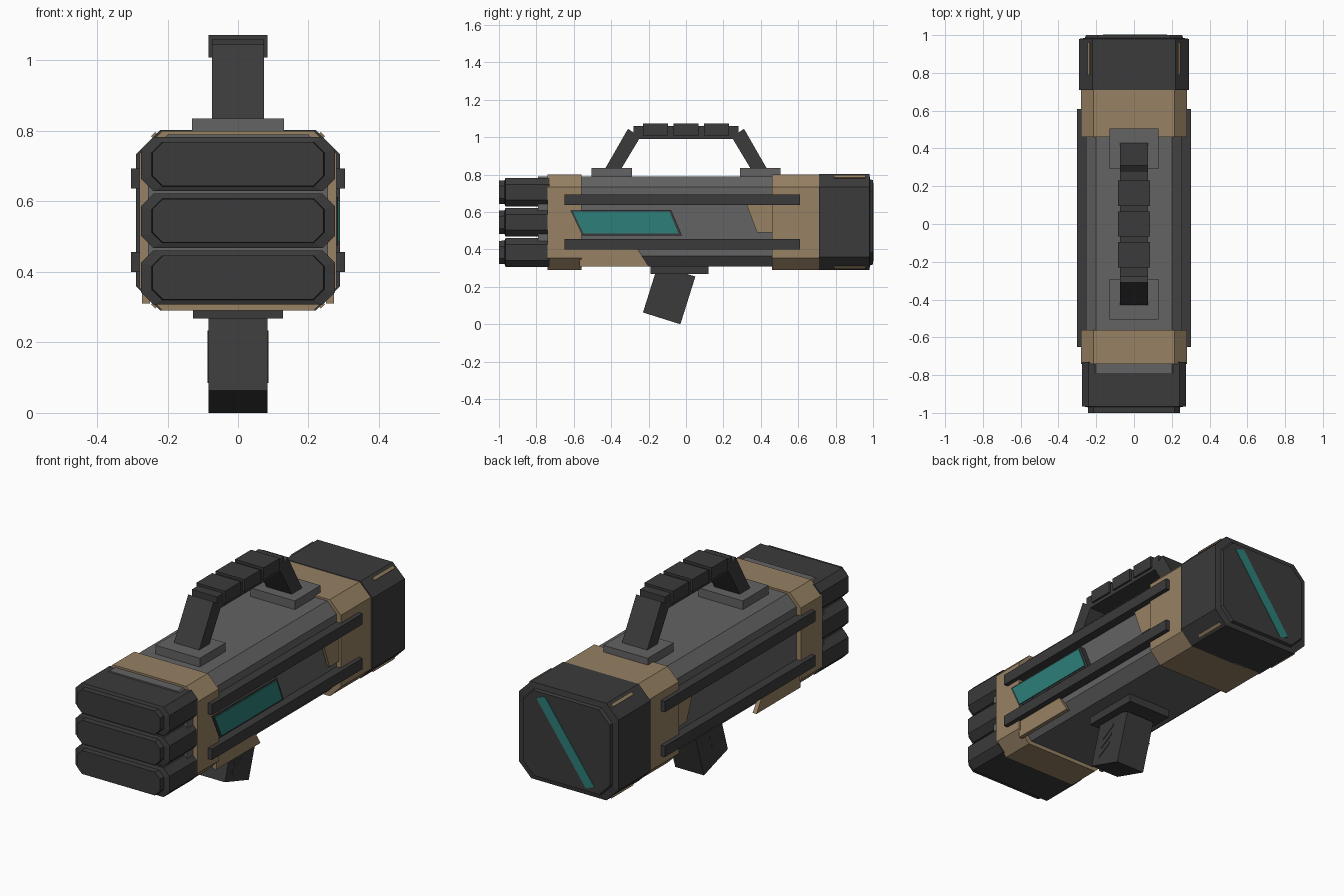
import bpy
import bmesh
from mathutils import Vector

old = bpy.data.objects.get("Cube")
if old:
    bpy.data.objects.remove(old, do_unlink=True)


def material(name, r, g, b):
    m = bpy.data.materials.new(name)
    m.use_nodes = True
    m.diffuse_color = (r, g, b, 1)
    bsdf = m.node_tree.nodes["Principled BSDF"]
    bsdf.inputs["Base Color"].default_value = (r, g, b, 1)
    bsdf.inputs["Roughness"].default_value = 0.7
    return m


DARK = material("charcoal", 0.043, 0.043, 0.043)
GREY = material("mid grey", 0.125, 0.125, 0.125)
TAN = material("tan", 0.31, 0.22, 0.125)
TEAL = material("teal", 0.026, 0.21, 0.19)


def loft(name, rings, mat):
    """Join equal-length rings of points into a closed solid."""
    bm = bmesh.new()
    loops = [[bm.verts.new(p) for p in ring] for ring in rings]
    n = len(loops[0])
    for a, b in zip(loops, loops[1:]):
        for i in range(n):
            j = (i + 1) % n
            bm.faces.new((a[i], a[j], b[j], b[i]))
    bm.faces.new(loops[0])
    bm.faces.new(loops[-1])
    bmesh.ops.recalc_face_normals(bm, faces=bm.faces)
    mesh = bpy.data.meshes.new(name)
    bm.to_mesh(mesh)
    bm.free()
    mesh.materials.append(mat)
    ob = bpy.data.objects.new(name, mesh)
    bpy.context.collection.objects.link(ob)
    return ob


def side_plate(name, outline, x0, x1, mat):
    """Extrude a (y, z) outline along x."""
    return loft(name, [[(x, y, z) for y, z in outline] for x in (x0, x1)], mat)


def box(name, x, y, z, mat):
    """Box from three (low, high) ranges."""
    outline = [(y[0], z[0]), (y[1], z[0]), (y[1], z[1]), (y[0], z[1])]
    return side_plate(name, outline, x[0], x[1], mat)


def octagon(y, w, z0, z1, c):
    half = [(w - c, z0), (w, z0 + c), (w, z1 - c), (w - c, z1)]
    pts = half + [(-x, z) for x, z in reversed(half)]
    return [(x, y, z) for x, z in pts]


def tube(name, sections, mat):
    return loft(name, [octagon(*s) for s in sections], mat)


# Main body, tan bands and rear cap
tube("body", [(-0.79, 0.255, 0.31, 0.79, 0.055), (0.75, 0.255, 0.31, 0.79, 0.055)], GREY)
tube("front_band", [(-0.74, 0.28, 0.29, 0.80, 0.065), (-0.56, 0.28, 0.29, 0.80, 0.065)], TAN)
tube("rear_band", [(0.46, 0.28, 0.29, 0.80, 0.065), (0.72, 0.28, 0.29, 0.80, 0.065)], TAN)
tube("rear_cap", [(0.71, 0.29, 0.29, 0.803, 0.07), (0.98, 0.29, 0.29, 0.803, 0.07),
                  (0.985, 0.26, 0.315, 0.775, 0.065), (1.0, 0.255, 0.32, 0.77, 0.065)], DARK)

# Diagonal stripe on the rear face
stripe = [(0.175, 0.735), (0.125, 0.755), (-0.165, 0.355), (-0.115, 0.335)]
loft("rear_stripe", [[(x, y, z) for x, z in stripe] for y in (0.995, 1.003)], TEAL)

# Three stacked barrel blocks
for i, z in enumerate((0.307, 0.468, 0.629)):
    tube(f"barrel_{i + 1}", [(-0.73, 0.275, z, z + 0.154, 0.035),
                             (-0.965, 0.275, z, z + 0.154, 0.035),
                             (-0.97, 0.245, z + 0.014, z + 0.14, 0.03),
                             (-1.0, 0.243, z + 0.015, z + 0.139, 0.03)], DARK)

# Paired side parts
for side, s in (("left", 1), ("right", -1)):
    for level, z in (("lower", 0.40), ("upper", 0.637)):
        rail = [(-0.65, z), (0.61, z), (0.61, z + 0.057), (-0.65, z + 0.057)]
        side_plate(f"{side}_{level}_rail", rail, s * 0.25, s * 0.303, DARK)
    skirt = [(-0.57, 0.31), (-0.20, 0.31), (-0.27, 0.42), (-0.57, 0.42)]
    side_plate(f"{side}_front_skirt", skirt, s * 0.25, s * 0.272, TAN)
    panel = [(0.32, 0.65), (0.47, 0.65), (0.47, 0.49), (0.38, 0.49)]
    side_plate(f"{side}_rear_panel", panel, s * 0.25, s * 0.27, TAN)
    # Thin accent strips on the cap's bevelled edges
    for level, z, d in (("upper", 0.787, 1), ("lower", 0.306, -1)):
        across = Vector((s * 0.006, 0, -d * 0.006))
        out = Vector((s * 0.004, 0, d * 0.004))
        mid = Vector((s * 0.237, 0, z))
        corners = [mid + across + out, mid - across + out,
                   mid - across - out, mid + across - out]
        loft(f"{side}_{level}_cap_strip",
             [[c + Vector((0, y, 0)) for c in corners] for y in (0.79, 0.96)], TAN)
    # Slanted ribs on the pistol grip
    for i in range(3):
        y, z = -0.105 - i * 0.016, 0.20 - i * 0.045
        rib = [(y - 0.035, z - 0.025), (y + 0.045, z + 0.02),
               (y + 0.045, z + 0.034), (y - 0.035, z - 0.011)]
        side_plate(f"{side}_grip_rib_{i + 1}", rib, s * 0.08, s * 0.087, DARK)

# Window on the left side
frame = [(-0.62, 0.612), (-0.08, 0.612), (-0.022, 0.475), (-0.555, 0.475)]
glass = [(-0.605, 0.602), (-0.088, 0.602), (-0.04, 0.485), (-0.548, 0.485)]
side_plate("window_frame", frame, 0.25, 0.284, DARK)
side_plate("window_glass", glass, 0.28, 0.289, TEAL)

# Carry handle
for end, s in (("front", -1), ("rear", 1)):
    box(f"{end}_handle_mount", (-0.13, 0.13), (s * 0.29, s * 0.505), (0.78, 0.836), GREY)
    leg = [(s * 0.43, 0.836), (s * 0.35, 0.825), (s * 0.245, 1.0), (s * 0.31, 1.045)]
    side_plate(f"{end}_handle_leg", leg, -0.074, 0.074, DARK)
box("handle_bar", (-0.074, 0.074), (-0.28, 0.28), (0.99, 1.06), DARK)
for i, y in enumerate((-0.162, 0, 0.162)):
    box(f"handle_pad_{i + 1}", (-0.084, 0.084), (y - 0.067, y + 0.067), (1.008, 1.073), DARK)

# Pistol grip
box("grip_mount", (-0.127, 0.127), (-0.19, 0.12), (0.268, 0.315), DARK)
grip = [(-0.23, 0.063), (-0.03, 0), (0.05, 0.255), (-0.15, 0.318)]
side_plate("pistol_grip", grip, -0.084, 0.084, DARK)
